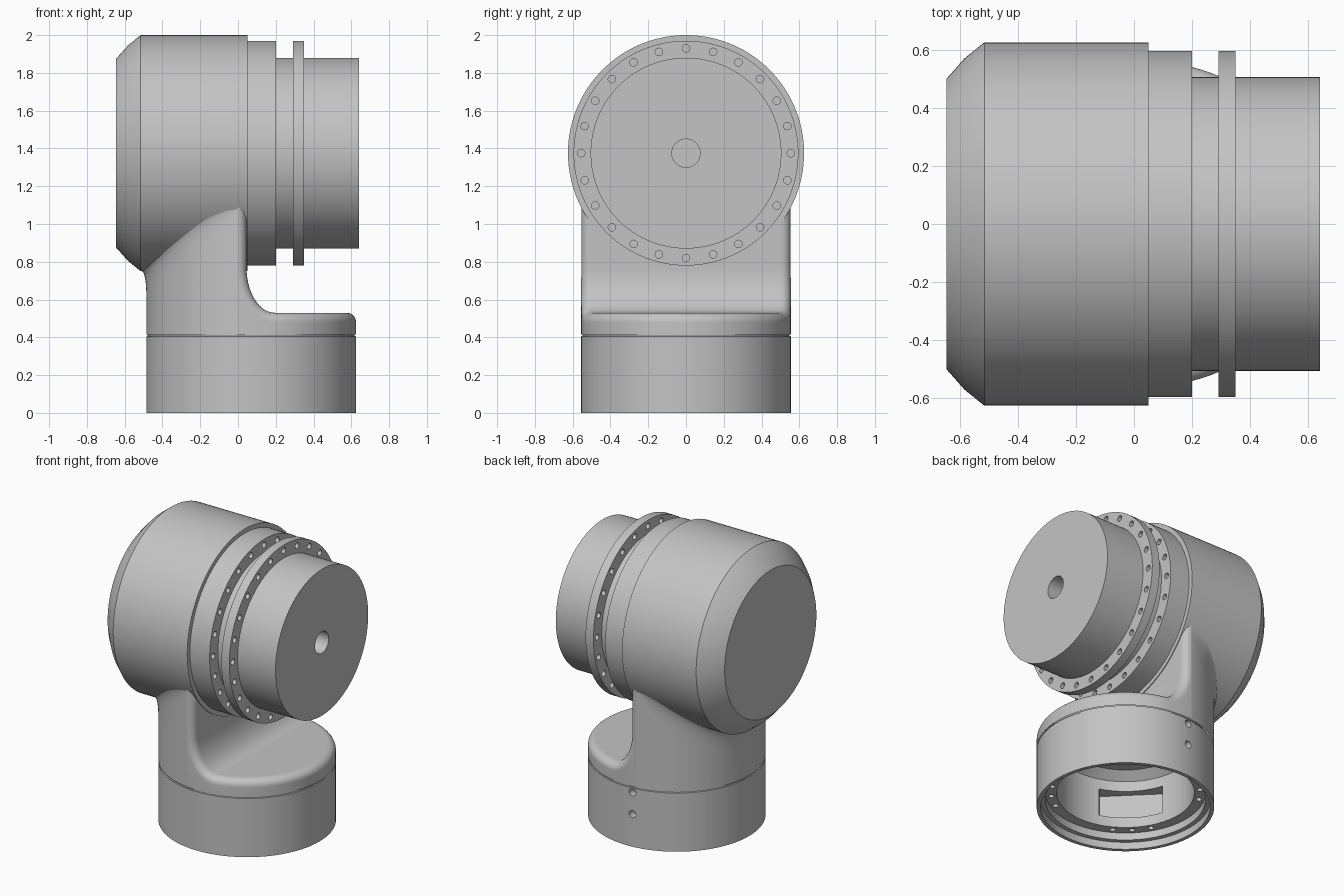
import bpy, bmesh
from math import sin, cos, pi, hypot, sqrt, acos, radians
from mathutils import Matrix, Vector

old = bpy.data.objects.get("Cube")
if old:
    bpy.data.objects.remove(old, do_unlink=True)

grey = bpy.data.materials.new("machined_grey")
grey.use_nodes = True
grey.diffuse_color = (0.55, 0.55, 0.55, 1)
grey.node_tree.nodes["Principled BSDF"].inputs["Base Color"].default_value = (0.55, 0.55, 0.55, 1)

BASE_X, BASE_R = 0.07, 0.555      # upright base cylinder
HEAD_Z, HEAD_R = 1.375, 0.625     # horizontal head cylinder
TO_BASE = Matrix.Translation((BASE_X, 0, 0))
TO_HEAD = Matrix.Translation((0, 0, HEAD_Z)) @ Matrix.Rotation(pi / 2, 4, 'Y')


def finish(bm, name):
    bmesh.ops.remove_doubles(bm, verts=bm.verts, dist=1e-5)
    bmesh.ops.recalc_face_normals(bm, faces=bm.faces)
    mesh = bpy.data.meshes.new(name)
    bm.to_mesh(mesh)
    bm.free()
    obj = bpy.data.objects.new(name, mesh)
    bpy.context.collection.objects.link(obj)
    mesh.materials.append(grey)
    return obj


def activate(obj):
    bpy.ops.object.select_all(action='DESELECT')
    obj.select_set(True)
    bpy.context.view_layer.objects.active = obj


def smooth(obj):
    activate(obj)
    bpy.ops.object.shade_smooth_by_angle(angle=radians(25))


def lathe(name, profile, matrix, steps=128):
    """Spin (radius, height) points round the local z axis."""
    bm = bmesh.new()
    verts = [bm.verts.new((r, 0, z)) for r, z in profile]
    edges = [bm.edges.new(pair) for pair in zip(verts, verts[1:])]
    if profile[0][0] > 0:
        edges.append(bm.edges.new((verts[-1], verts[0])))
    bmesh.ops.spin(bm, geom=verts + edges, cent=(0, 0, 0), axis=(0, 0, 1),
                   angle=2 * pi, steps=steps)
    bmesh.ops.remove_doubles(bm, verts=bm.verts, dist=1e-5)
    bmesh.ops.dissolve_degenerate(bm, edges=bm.edges, dist=1e-6)
    bm.transform(matrix)
    return finish(bm, name)


def add_rod(bm, radius, start, end, segments=16):
    start, end = Vector(start), Vector(end)
    turn = (end - start).to_track_quat('Z', 'Y').to_matrix().to_4x4()
    bmesh.ops.create_cone(bm, cap_ends=True, segments=segments, radius1=radius,
                          radius2=radius, depth=(end - start).length,
                          matrix=Matrix.Translation((start + end) / 2) @ turn)


def carve(objects, bm):
    cutter = finish(bm, "cutter")
    cutter.hide_render = True
    for obj in objects:
        mod = obj.modifiers.new("holes", 'BOOLEAN')
        mod.operation, mod.solver, mod.object = 'DIFFERENCE', 'EXACT', cutter
        activate(obj)
        bpy.ops.object.modifier_apply(modifier=mod.name)
    bpy.data.objects.remove(cutter, do_unlink=True)


# Head: housing, collar, output drum and bolt flange
housing = lathe("head_housing", [(0, -.645), (.5, -.645), (.57, -.583), (HEAD_R, -.515),
                                 (HEAD_R, .05), (0, .05)], TO_HEAD)
collar = lathe("collar", [(0, .03), (.595, .03), (.595, .2), (0, .2)], TO_HEAD)
drum = lathe("output_drum", [(0, .18), (.505, .18), (.505, .64), (0, .64)], TO_HEAD)
flange = lathe("bolt_flange", [(.49, .29), (.595, .29), (.595, .35), (.49, .35)], TO_HEAD)

bolts = bmesh.new()
for i in range(24):
    a = 2 * pi * i / 24
    y, z = .555 * sin(a), HEAD_Z + .555 * cos(a)
    add_rod(bolts, .02, (.13, y, z), (.4, y, z))
carve([collar, flange], bolts)
bore = bmesh.new()
add_rod(bore, .075, (.45, 0, HEAD_Z), (.7, 0, HEAD_Z), 32)
carve([drum], bore)

# Base ring: hollow, with stepped lip and a seam below the neck
base = lathe("base_ring", [(BASE_R, 0), (BASE_R, .405), (.548, .407), (.548, .416), (.48, .417),
                           (.48, .5), (.01, .5), (.01, .48), (.37, .48), (.43, .43), (.43, .1),
                           (.5, .1), (.5, .05), (.53, .05), (.53, 0)], TO_BASE)
holes = bmesh.new()
for group in range(4):
    for k in (-1, 0, 1):
        a = radians(225 + 90 * group + 15 * k)
        x, y = BASE_X + .466 * cos(a), .466 * sin(a)
        add_rod(holes, .018, (x, y, .07), (x, y, .17))
for z in (.225, .385 - .01):
    a = radians(95)
    add_rod(holes, .025, (BASE_X + .5 * cos(a), .5 * sin(a), z),
            (BASE_X + .6 * cos(a), .6 * sin(a), z))
carve([base], holes)
pocket = bmesh.new()
bmesh.ops.create_cube(pocket, size=1, matrix=TO_BASE @ Matrix.Rotation(radians(225), 4, 'Z')
                      @ Matrix.Translation((.43, 0, .265)) @ Matrix.Diagonal((.1, .4, .19, 1)))
carve([base], pocket)

# Neck: cylinder scooped away on +x, with a rounded rim and a fillet into the head
WALL, SHELF, SWEEP_X, SWEEP_Z, ROUND = .045, .53, .15, .24, .05
profile = [(WALL, 1.15 - k * (1.15 - SHELF - SWEEP_Z) / 6, 1, 0) for k in range(6)]
for k in range(17):
    s = pi / 2 * k / 16
    n = Vector((cos(s) / SWEEP_X, sin(s) / SWEEP_Z)).normalized()
    profile.append((WALL + SWEEP_X * (1 - cos(s)), SHELF + SWEEP_Z * (1 - sin(s)), n.x, n.y))
flat_start, tip = WALL + SWEEP_X, BASE_X + BASE_R
for k in range(1, 29):
    profile.append((flat_start + (tip - flat_start) * sin(pi / 2 * k / 28), SHELF, 0, 1))


def scoop_point(x, z, nx, nz, v):
    y = v * sqrt(max(0, BASE_R ** 2 - (x - BASE_X) ** 2))
    over = min(ROUND, max(0, hypot(x - BASE_X, y) - BASE_R + ROUND))
    drop = ROUND - sqrt(ROUND ** 2 - over ** 2)
    return Vector((x - nx * drop, y, z - nz * drop))


def head_underside(y):
    return HEAD_Z - sqrt(HEAD_R ** 2 - y ** 2)


def add_grid(bm, rows):
    grid = [[bm.verts.new(p) for p in row] for row in rows]
    for a, b in zip(grid, grid[1:]):
        for i in range(len(a) - 1):
            bm.faces.new((a[i], a[i + 1], b[i + 1], b[i]))


bm = bmesh.new()
FOOT = .416
spread = [sin(pi / 2 * k / 30) for k in range(-30, 31)]
rows = [[scoop_point(*p, v) for v in spread] for p in profile]
add_grid(bm, rows)
# outer wall below the scoop
for side in (0, -1):
    rim = [row[side] for row in rows[5:]]
    add_grid(bm, [rim, [Vector((p.x, p.y, FOOT)) for p in rim]])
# back wall, flaring where it meets the head
edge_x = WALL - ROUND
start = acos((edge_x - BASE_X) / BASE_R)
columns = []
for k in range(97):
    a = start + (2 * pi - 2 * start) * k / 96
    direction = Vector((cos(a), sin(a), 0))
    foot = Vector((BASE_X, 0, 0)) + direction * BASE_R
    fade = min(1, max(0, (edge_x - foot.x) / .15))
    lip = foot + direction * (.03 - .01 * abs(sin(a))) * fade
    corner = foot + Vector((0, 0, head_underside(foot.y)))
    low = corner - Vector((0, 0, .02 + .12 * fade))
    high = lip + Vector((0, 0, head_underside(lip.y) + .004))
    column = [foot + Vector((0, 0, FOOT))]
    for j in range(9):
        t = j / 8
        column.append(low * (1 - t) ** 2 + corner * 2 * t * (1 - t) + high * t * t)
    columns.append(column)
add_grid(bm, columns)
bmesh.ops.remove_doubles(bm, verts=bm.verts, dist=1e-4)
bmesh.ops.dissolve_degenerate(bm, edges=bm.edges, dist=1e-5)
neck = finish(bm, "neck")

for part in (housing, collar, drum, flange, base, neck):
    smooth(part)
